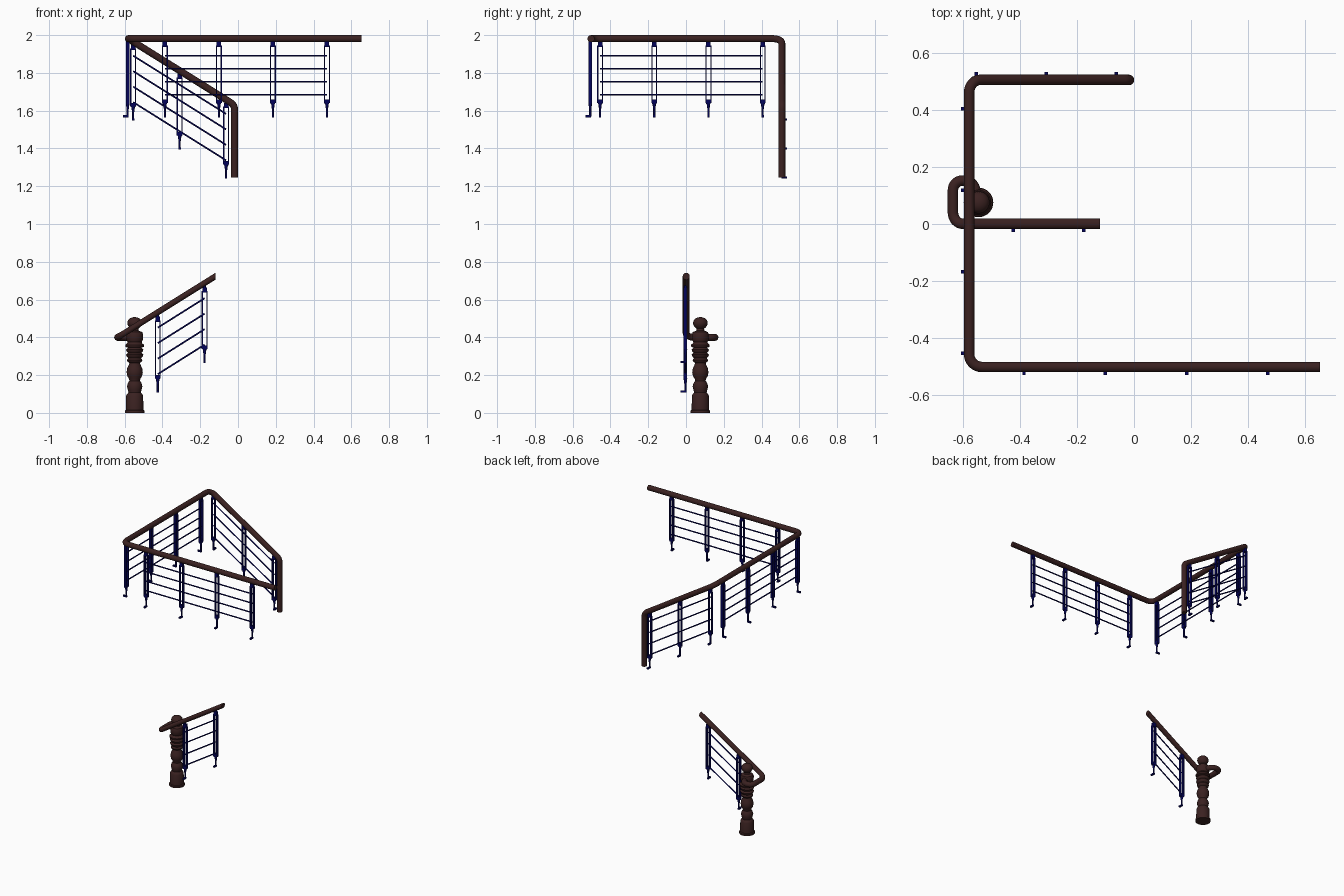
import bpy, bmesh, math
from mathutils import Vector, Matrix

if "Cube" in bpy.data.objects:
    bpy.data.objects.remove(bpy.data.objects["Cube"])


def material(name, rgb):
    m = bpy.data.materials.new(name)
    m.diffuse_color = (*rgb, 1)
    m.use_nodes = True
    m.node_tree.nodes["Principled BSDF"].inputs["Base Color"].default_value = m.diffuse_color
    return m


WOOD = material("dark_brown_wood", (0.043, 0.0155, 0.015))
METAL = material("navy_metal", (0.001, 0.001, 0.10))


def finish(bm, name, mat):
    bmesh.ops.recalc_face_normals(bm, faces=bm.faces)
    me = bpy.data.meshes.new(name)
    bm.to_mesh(me)
    bm.free()
    ob = bpy.data.objects.new(name, me)
    bpy.context.collection.objects.link(ob)
    me.materials.append(mat)
    bpy.ops.object.select_all(action='DESELECT')
    ob.select_set(True)
    bpy.context.view_layer.objects.active = ob
    bpy.ops.object.shade_smooth_by_angle(angle=math.radians(40))
    return ob


def fillet(points, radius, steps=8):
    """Round the inner corners of a polyline with arcs."""
    pts = [Vector(p) for p in points]
    out = [pts[0]]
    for a, b, c in zip(pts, pts[1:], pts[2:]):
        u, v = (a - b).normalized(), (c - b).normalized()
        half = u.angle(v) / 2
        d = min(radius / math.tan(half), (a - b).length * .49, (c - b).length * .49)
        r = d * math.tan(half)
        centre = b + (u + v).normalized() * (r / math.sin(half))
        s, e = (b + u * d - centre).normalized(), (b + v * d - centre).normalized()
        out += [centre + s.slerp(e, i / steps) * r for i in range(steps + 1)]
    return out + [pts[-1]]


def rail(name, points, bend, upright=False, radius=0.0185, sides=20):
    """Sweep a round section along a filleted path; upright keeps sections vertical."""
    path = fillet(points, bend)
    bm = bmesh.new()
    rings = []
    normal = Vector((0, 0, 1)) if upright else Vector((1, 0, 0))
    for i, p in enumerate(path):
        t = path[min(i + 1, len(path) - 1)] - path[max(i - 1, 0)]
        if upright:
            t.z = 0
        t.normalize()
        normal = (normal - t * normal.dot(t)).normalized()
        side = t.cross(normal)
        rings.append([bm.verts.new(p + radius * (math.cos(a) * normal + math.sin(a) * side))
                      for a in (2 * math.pi * k / sides for k in range(sides))])
    for r, s in zip(rings, rings[1:]):
        for k in range(sides):
            j = (k + 1) % sides
            bm.faces.new((r[k], r[j], s[j], s[k]))
    bm.faces.new(rings[0])
    bm.faces.new(rings[-1])
    return finish(bm, name, WOOD)


def box(bm, M, x, y, z):
    c = Vector(((x[0] + x[1]) / 2, (y[0] + y[1]) / 2, (z[0] + z[1]) / 2))
    S = Matrix.Diagonal((x[1] - x[0], y[1] - y[0], z[1] - z[0], 1))
    bmesh.ops.create_cube(bm, size=1, matrix=M @ Matrix.Translation(c) @ S)


def cone(bm, M, r1, r2, z1, z2):
    bmesh.ops.create_cone(bm, cap_ends=True, segments=12, radius1=r1, radius2=r2, depth=z2 - z1,
                          matrix=M @ Matrix.Translation((0, 0, (z1 + z2) / 2)))


def rod(bm, a, b, r=0.0045):
    d = b - a
    M = Matrix.Translation((a + b) / 2) @ d.to_track_quat('Z', 'Y').to_matrix().to_4x4()
    cone(bm, M, r, r, -d.length / 2, d.length / 2)


def baluster(bm, M):
    box(bm, M, (-.006, .006), (-.025, .005), (-.005, .006))    # outward foot
    cone(bm, M, .0055, .0055, 0, .05)                          # pin
    cone(bm, M, .006, .010, .04, .07)                          # taper
    box(bm, M, (-.012, .012), (-.009, .009), (.066, .088))     # lower clamp
    for s in (-.0125, .0125):                                  # twin flat bars
        box(bm, M, (s - .003, s + .003), (-.009, .009), (.07, .376))
    box(bm, M, (-.012, .012), (-.009, .009), (.368, .396))     # upper clamp
    cone(bm, M, .007, .007, .385, .412)


def railing(name, feet, angle, heights):
    """Balusters at the given feet plus parallel rods between them."""
    R = Matrix.Rotation(math.radians(angle), 4, 'Z')
    off = R @ Vector((0, -.004, 0))
    bm = bmesh.new()
    feet = [Vector(f) + off for f in feet]
    for f in feet:
        baluster(bm, Matrix.Translation(f) @ R)
    finish(bm, name + "_balusters", METAL)
    bm = bmesh.new()
    for h in heights:
        up = Vector((0, 0, h))
        rod(bm, feet[0] + up, feet[-1] + up)
    finish(bm, name + "_rods", METAL)


# Handrails
rail("upper_handrail", [(-.018, .507, 1.245), (-.018, .507, 1.63), (-.58, .507, 1.981),
                        (-.58, -.503, 1.981), (.655, -.503, 1.981)], .045)
rail("lower_handrail", [(-.12, .001, .723), (-.637, .001, .40), (-.637, .153, .40),
                        (-.568, .153, .40), (-.548, .085, .40)], .04, upright=True)

# Railing infill
FLAT = (.115, .183, .252, .32)
SLOPE = (.092, .174, .256, .338)
railing("front_landing", [(-.387 + .286 * i, -.503, 1.57) for i in range(4)], 0, FLAT)
railing("left_landing", [(-.58, -.455 + .287 * i, 1.57) for i in range(4)], -90, FLAT)
railing("upper_stair", [(-.555 + .246 * i, .506, 1.553 - .154 * i) for i in range(3)], 180, SLOPE)
railing("lower_stair", [(-.425 + .248 * i, .001, .113 + .156 * i) for i in range(2)], 0, SLOPE)

# Turned newel post: (radius, height) profile
profile = [(0, 0), (.052, 0), (.052, .012), (.046, .016), (.045, .09), (.04, .1), (.033, .108),
           (.036, .12), (.041, .14), (.036, .158), (.028, .17), (.03, .18), (.039, .195),
           (.043, .215), (.04, .235), (.031, .255), (.028, .265), (.037, .27), (.041, .28),
           (.034, .29), (.042, .298), (.046, .308), (.036, .318), (.043, .325), (.046, .335),
           (.036, .345), (.048, .35), (.05, .36), (.04, .368), (.037, .375), (.043, .385),
           (.045, .415), (.04, .428), (.022, .435), (.02, .446), (.03, .454), (.037, .466),
           (.039, .476), (.036, .489), (.026, .5), (.012, .506), (0, .507)]
bm = bmesh.new()
vs = [bm.verts.new((r, 0, z)) for r, z in profile]
es = [bm.edges.new(p) for p in zip(vs, vs[1:])]
bmesh.ops.spin(bm, geom=vs + es, cent=(0, 0, 0), axis=(0, 0, 1), angle=2 * math.pi, steps=32)
bmesh.ops.remove_doubles(bm, verts=bm.verts, dist=1e-5)
bmesh.ops.translate(bm, verts=bm.verts, vec=(-.547, .076, 0))
finish(bm, "newel_post", WOOD)
